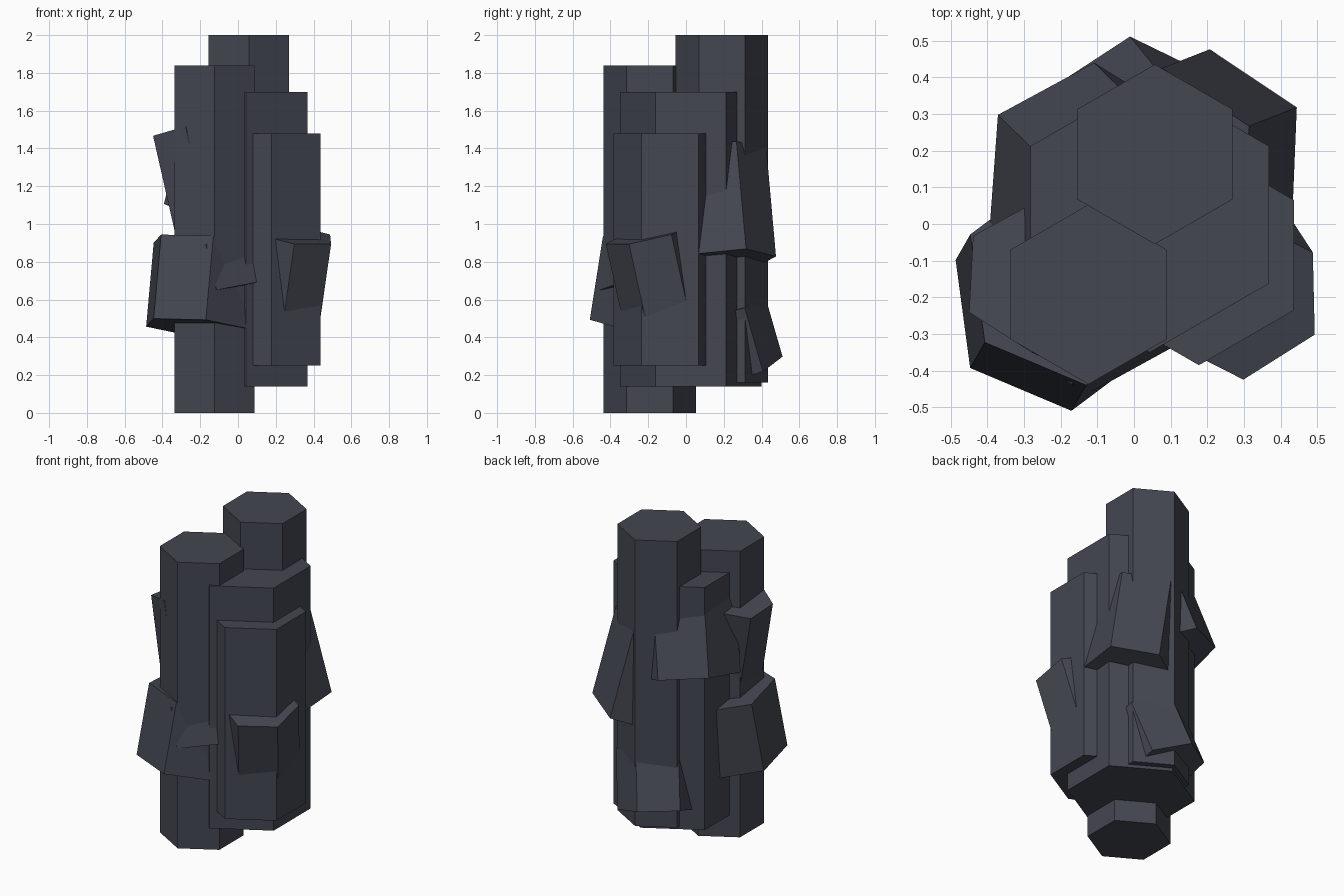
import bpy, bmesh, math
from mathutils import Vector, Matrix

if "Cube" in bpy.data.objects:
    bpy.data.objects.remove(bpy.data.objects["Cube"])

stone = bpy.data.materials.new("dark slate stone")
stone.diffuse_color = (0.058, 0.063, 0.083, 1)
stone.use_nodes = True
stone.node_tree.nodes["Principled BSDF"].inputs["Base Color"].default_value = stone.diffuse_color


def hex_prism(name, base, radius, length, axis=(0, 0, 1), corner=(0, 1, 0)):
    """Six-sided prism from a base centre along an axis; corner points at one vertex."""
    base, n = Vector(base), Vector(axis).normalized()
    u = Vector(corner)
    u = (u - n * u.dot(n)).normalized()
    v = n.cross(u)
    bm = bmesh.new()
    ring = []
    for k in range(6):
        a = math.radians(60 * k)
        ring.append(bm.verts.new(base + radius * (u * math.cos(a) + v * math.sin(a))))
    bottom = bm.faces.new(ring[::-1])
    top = bm.faces.new([bm.verts.new(p.co + n * length) for p in ring])
    upper = list(top.verts)
    for k in range(6):
        j = (k + 1) % 6
        bm.faces.new((ring[k], ring[j], upper[j], upper[k]))
    bmesh.ops.recalc_face_normals(bm, faces=bm.faces)
    me = bpy.data.meshes.new(name)
    bm.to_mesh(me)
    bm.free()
    me.materials.append(stone)
    ob = bpy.data.objects.new(name, me)
    bpy.context.collection.objects.link(ob)
    return ob


# Upright columns: name, x, y, radius, bottom, top
for name, x, y, r, z0, z1 in [
    ("front_left_column", -0.124, -0.192, 0.245, 0.0, 1.84),
    ("back_tall_column", 0.057, 0.19, 0.245, 0.16, 2.0),
    ("wide_middle_column", 0.043, 0.025, 0.375, 0.14, 1.70),
    ("right_column", 0.177, -0.085, 0.30, 0.25, 1.48),
]:
    hex_prism(name, (x, y, z0), r, z1 - z0)

# Leaning shards: name, end centre, radius, length, axis, direction of one corner
for shard in [
    ("front_left_shard", (-0.21, -0.215, 0.45), 0.30, 0.452, (0.04, 0.07, 0.445), (-0.24, -0.18, 0.05)),
    ("front_small_shard", (-0.102, -0.207, 0.633), 0.25, 0.25, (-0.23, 0.08, 0.97), (0.863, 0.473, 0.16)),
    ("right_shard", (0.293, -0.20, 0.945), 0.23, 0.50, (-0.14, 0.215, -0.97), (0.195, -0.10, -0.045)),
    ("back_right_shard", (0.195, 0.19, 0.80), 0.288, 0.587, (-0.222, -0.087, 0.971), (0.247, 0.127, 0.07)),
    ("back_low_shard", (-0.007, 0.271, 0.228), 0.25, 0.36, (0.22, -0.27, 0.94), (0.0, 0.244, 0.09)),
    ("left_high_shard", (-0.267, -0.142, 1.498), 0.21, 0.60, (0.22, -0.10, -0.971), (-0.175, 0.112, -0.05)),
    ("back_left_shard", (-0.13, 0.148, 1.075), 0.30, 0.45, (0.238, -0.233, 0.943), (-0.24, 0.149, 0.097)),
]:
    hex_prism(*shard)
